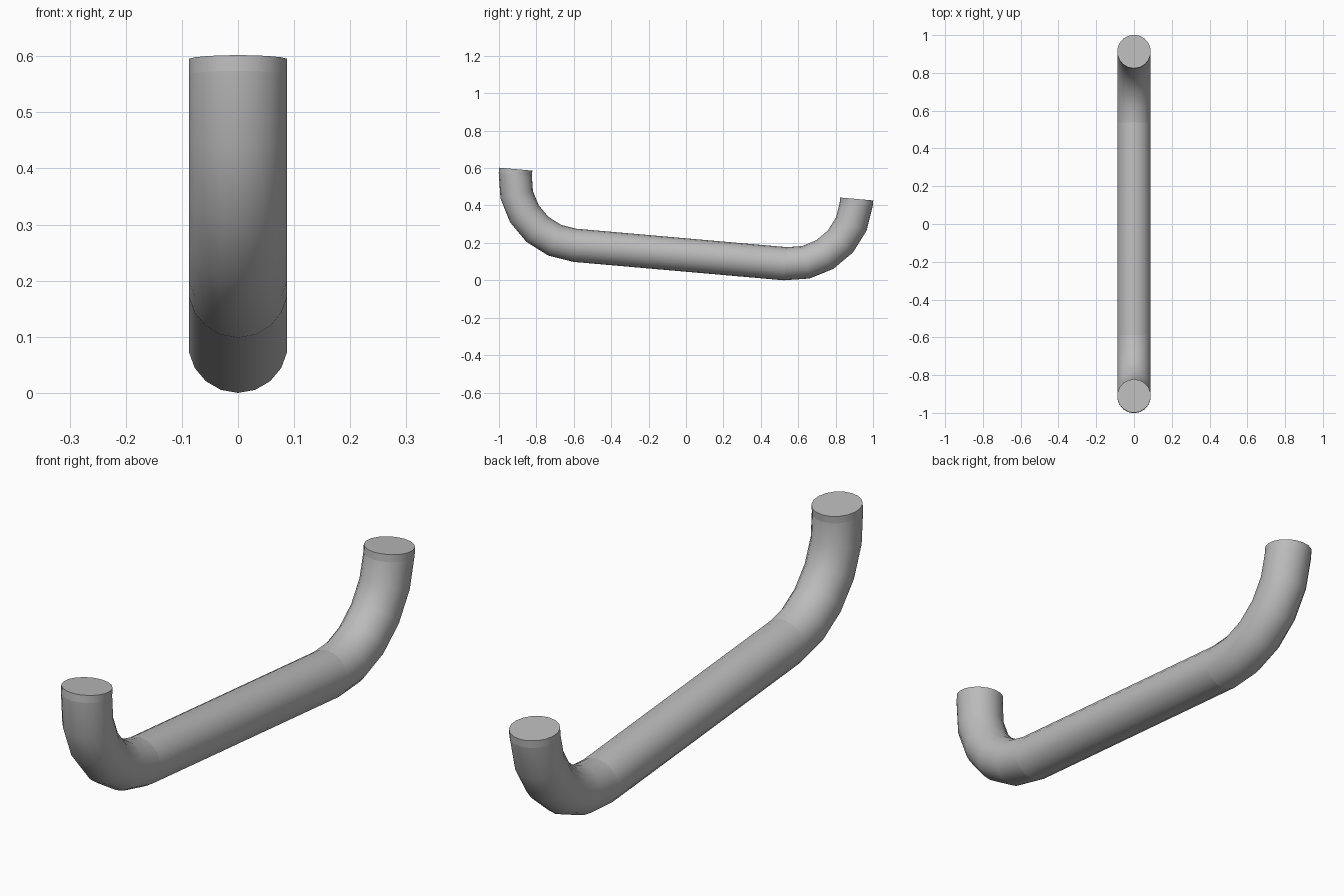
import bpy, bmesh
from math import sin, cos, pi, radians
from mathutils import Matrix, Vector

cube = bpy.data.objects.get("Cube")
if cube:
    bpy.data.objects.remove(cube)

SIDES, STEPS = 18, 5
RADIUS, HALF_BAR, BEND, STUB = 0.089, 0.565, 0.35, 0.028

grey = bpy.data.materials.new("satin grey")
grey.use_nodes = True
colour = (0.5, 0.5, 0.5, 1)
grey.diffuse_color = colour
grey.node_tree.nodes["Principled BSDF"].inputs["Base Color"].default_value = colour

# Centre line of one end: (y, z, angle), from the bar through the bend to the stub
end = []
for i in range(STEPS + 1):
    a = pi / 2 * i / STEPS
    end.append((HALF_BAR + BEND * sin(a), BEND * (1 - cos(a)), a))
end.append((HALF_BAR + BEND, BEND + STUB, pi / 2))
path = [(-y, z, -a) for y, z, a in reversed(end)] + end

# Sweep a round section along the path
bm = bmesh.new()
rings = []
for y, z, a in path:
    ring = []
    for k in range(SIDES):
        t = 2 * pi * k / SIDES
        out = -RADIUS * cos(t)
        ring.append(bm.verts.new((RADIUS * sin(t), y - out * sin(a), z + out * cos(a))))
    rings.append(ring)
for r0, r1 in zip(rings, rings[1:]):
    for k in range(SIDES):
        n = (k + 1) % SIDES
        bm.faces.new((r0[k], r0[n], r1[n], r1[k])).smooth = True
bm.faces.new(rings[0])
bm.faces.new(rings[-1])
bmesh.ops.recalc_face_normals(bm, faces=bm.faces)

# Crisp seams at the caps, stubs and bar ends
last = len(rings) - 1
for i in (0, 1, STEPS + 1):
    for ring in (rings[i], rings[last - i]):
        for k in range(SIDES):
            bm.edges.get((ring[k], ring[(k + 1) % SIDES])).smooth = False

# Tilt the handle, then centre it and stand it on the ground
bm.transform(Matrix.Rotation(radians(-5), 4, 'X'))
ys = [v.co.y for v in bm.verts]
low = min(v.co.z for v in bm.verts)
bmesh.ops.translate(bm, verts=bm.verts, vec=Vector((0, -(min(ys) + max(ys)) / 2, -low)))

mesh = bpy.data.meshes.new("pull_handle")
bm.to_mesh(mesh)
bm.free()
mesh.materials.append(grey)
handle = bpy.data.objects.new("pull_handle", mesh)
bpy.context.collection.objects.link(handle)
